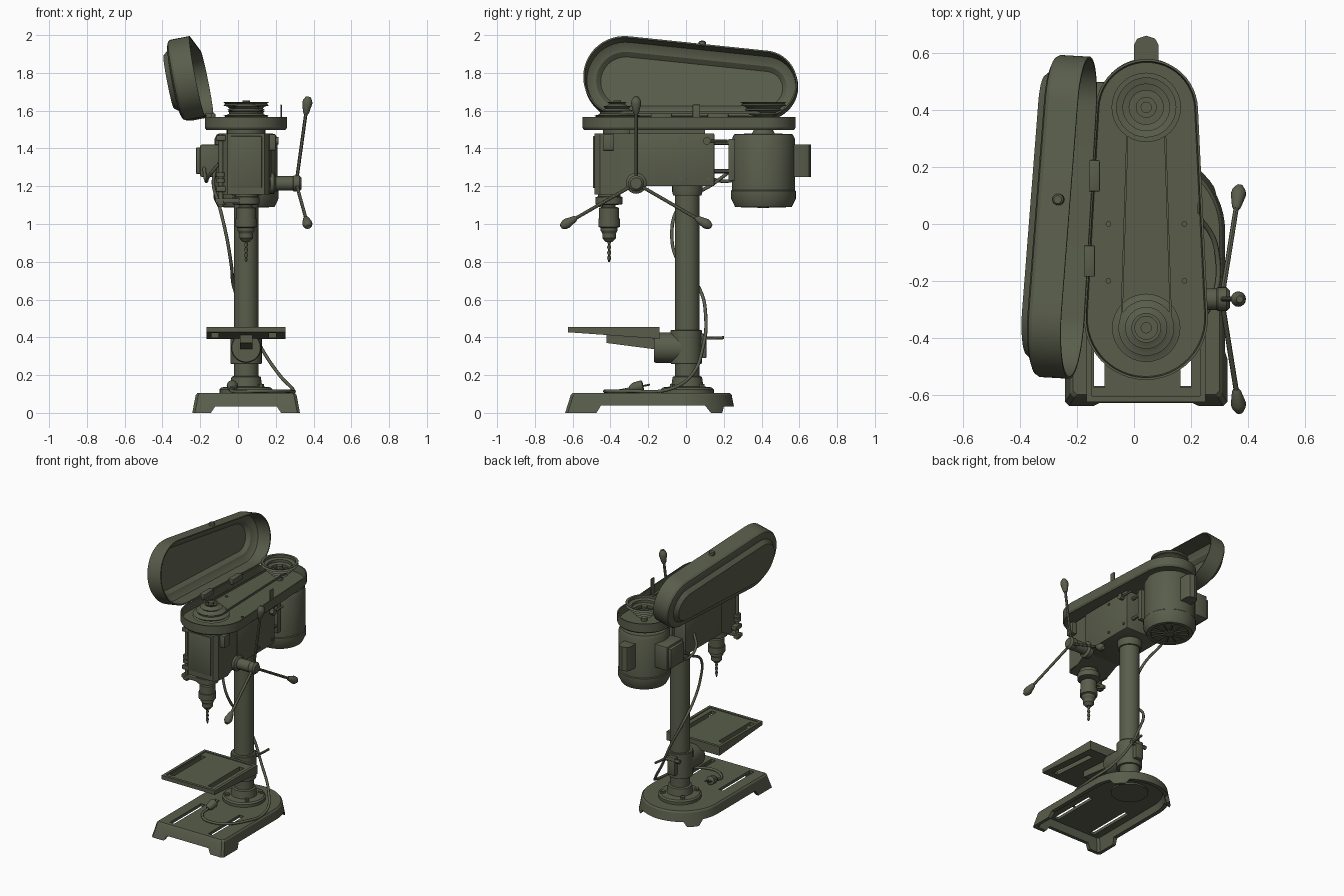
import bpy, bmesh, math
from mathutils import Vector, Matrix

if "Cube" in bpy.data.objects:
    bpy.data.objects.remove(bpy.data.objects["Cube"])

CX, CY = 0.043, 0.007           # column centre
paint = bpy.data.materials.new("dark olive paint")
paint.diffuse_color = (0.10, 0.11, 0.07, 1)
paint.use_nodes = True
paint.node_tree.nodes["Principled BSDF"].inputs["Base Color"].default_value = paint.diffuse_color


def finish(name, bm):
    bmesh.ops.recalc_face_normals(bm, faces=bm.faces)
    me = bpy.data.meshes.new(name)
    bm.to_mesh(me)
    bm.free()
    me.materials.append(paint)
    ob = bpy.data.objects.new(name, me)
    bpy.context.collection.objects.link(ob)
    return ob


def loft(name, rings, closed=False):
    """Skin equal-length rings of 3D points; cap both ends, or join last ring to first."""
    bm = bmesh.new()
    vs = [[bm.verts.new(p) for p in r] for r in rings]
    n = len(rings[0])
    for a, b in zip(vs, vs[1:] + vs[:1] if closed else vs[1:]):
        for i in range(n):
            j = (i + 1) % n
            bm.faces.new((a[i], a[j], b[j], b[i]))
    if not closed:
        bm.faces.new(vs[0])
        bm.faces.new(vs[-1])
    return finish(name, bm)


def lathe(name, profile, loc, axis=(0, 0, 1), n=32):
    """Turn (radius, height) pairs round an axis."""
    m = Matrix.Translation(loc) @ Vector(axis).to_track_quat('Z', 'Y').to_matrix().to_4x4()
    return loft(name, [[m @ Vector((r * math.cos(2 * math.pi * i / n), r * math.sin(2 * math.pi * i / n), h))
                        for i in range(n)] for r, h in profile])


def rod(name, a, b, r, n=12):
    a, b = Vector(a), Vector(b)
    return lathe(name, [(r, 0), (r, (b - a).length)], a, b - a, n)


def box(name, x, y, z, bevel=0.0):
    bm = bmesh.new()
    bmesh.ops.create_cube(bm, size=1)
    for v in bm.verts:
        v.co = [(p[0] + p[1]) / 2 + c * (p[1] - p[0]) for p, c in zip((x, y, z), v.co)]
    if bevel:
        bmesh.ops.bevel(bm, geom=bm.edges[:], offset=bevel, segments=2, profile=0.5, affect='EDGES')
    return finish(name, bm)


def prism(name, pts, lo, hi, axis):
    """Extrude a 2D outline along x, y or z."""
    put = {'x': lambda p, d: (d, p[0], p[1]), 'y': lambda p, d: (p[0], d, p[1]),
           'z': lambda p, d: (p[0], p[1], d)}[axis]
    return loft(name, [[put(p, d) for p in pts] for d in (lo, hi)])


def tube(name, pts, r):
    cu = bpy.data.curves.new(name, 'CURVE')
    cu.dimensions = '3D'
    cu.bevel_depth, cu.bevel_resolution, cu.resolution_u, cu.use_fill_caps = r, 2, 8, True
    sp = cu.splines.new('BEZIER')
    sp.bezier_points.add(len(pts) - 1)
    for bp, p in zip(sp.bezier_points, pts):
        bp.co, bp.handle_left_type, bp.handle_right_type = p, 'AUTO', 'AUTO'
    cu.materials.append(paint)
    ob = bpy.data.objects.new(name, cu)
    bpy.context.collection.objects.link(ob)
    return ob


def cut(ob, cutters):
    for c in cutters:
        m = ob.modifiers.new("cut", 'BOOLEAN')
        m.operation, m.solver, m.object = 'DIFFERENCE', 'EXACT', c
        bpy.context.view_layer.objects.active = ob
        bpy.ops.object.modifier_apply(modifier=m.name)
        bpy.data.objects.remove(c)


def slots(y0, y1, z0, z1):
    return [box("slot", (x - .018, x + .018), (y0, y1), (z0, z1)) for x in (-.122, .182)]


def stadium(c1, r1, c2, r2, n=24):
    """Outline round two circles of different size."""
    d = Vector(c2) - Vector(c1)
    base, k = math.atan2(d.y, d.x), math.acos((r1 - r2) / d.length)
    pts = []
    for c, r, a0, a1 in ((c1, r1, base + k, base + 2 * math.pi - k), (c2, r2, base - k, base + k)):
        pts += [(c[0] + r * math.cos(a0 + (a1 - a0) * i / n), c[1] + r * math.sin(a0 + (a1 - a0) * i / n))
                for i in range(n + 1)]
    return pts


# Base: hollow casting, square front, round back
def d_ring(hw, y0, z, n=28, c=.014):
    arc = [(CX + hw * math.cos(math.pi * i / n), -.025 + hw * math.sin(math.pi * i / n), z) for i in range(n + 1)]
    return arc + [(CX - hw, y0 + c, z), (CX - hw + c, y0, z), (CX + hw - c, y0, z), (CX + hw, y0 + c, z)]


base = loft("base", [d_ring(.235, -.59, .085), d_ring(.262, -.615, 0), d_ring(.285, -.64, 0),
                     d_ring(.267, -.61, .095), d_ring(.258, -.60, .105)])
cut(base, [prism("arch_x", [(-.48, -.01), (-.45, .04), (.10, .04), (.14, -.01)], -1, 1, 'x'),
           prism("arch_y", [(-.15, -.01), (-.12, .035), (.205, .035), (.235, -.01)], -1, 1, 'y')]
    + slots(-.57, -.22, .05, .2))
lathe("base_boss", [(.12, .075), (.12, .09)], (CX, CY, 0))

# Column with bolted flange
lathe("column_flange", [(.14, .10), (.14, .125), (.13, .135), (.085, .14), (.078, .19), (.066, .195)], (CX, CY, 0))
for i in range(4):
    a = math.pi / 4 + i * math.pi / 2
    lathe("flange_bolt", [(.016, .13), (.016, .152)], (CX + .11 * math.cos(a), CY + .11 * math.sin(a), 0), n=6)
lathe("column", [(.065, .15), (.065, 1.25)], (CX, CY, 0))
lathe("head_collar", [(.075, 1.15), (.08, 1.17), (.08, 1.22)], (CX, CY, 0))

# Work table with slots, shallow recess and bracket
table = prism("table", [(-.625, .427), (-.625, .455), (-.14, .455), (-.14, .392)], -.167, .252, 'x')
cut(table, [box("recess", (-.147, .232), (-.605, -.16), (.449, .5))] + slots(-.575, -.22, .3, .6))
prism("table_arm", [(-.42, .37), (-.42, .42), (-.15, .42), (-.15, .335)], .01, .076, 'x')
lathe("table_pivot", [(.075, 0), (.08, .01), (.08, .15)], (CX, -.17, .345), (0, 1, 0))
lathe("table_clamp", [(.08, .26), (.083, .265), (.083, .435), (.079, .44)], (CX, CY - .006, 0))
box("clamp_lug", (CX - .03, CX + .03), (.06, .108), (.29, .42), .006)
rod("clamp_bolt", (CX - .06, .095, .395), (CX + .06, .095, .395), .014)
rod("clamp_lever", (CX + .05, .095, .395), (CX + .06, .2, .398), .008)

# Drill head: rear box and faceted front with a sloping underside
box("head_body", (-.1, .186), (-.27, .15), (1.2, 1.48), .006)
outline = [(-.055, -.485), (.141, -.485), (.165, -.455), (.17, -.36), (.175, -.28), (.186, -.19),
           (-.1, -.19), (-.089, -.28), (-.084, -.36), (-.079, -.455)]
loft("head_front", [[(x, y, (1.155 if y < -.3 else 1.2) if z == 0 else z) for x, y in outline] for z in (0, 1.48)])
box("front_plate", (-.04, .126), (-.492, -.48), (1.19, 1.465), .003)
lathe("head_neck", [(.1, 1.48), (.1, 1.51)], (CX, -.34, 0))
box("tray_mount", (-.06, .146), (-.3, .1), (1.475, 1.505))
for y in (-.03, .12):
    for z in (1.24, 1.45):
        rod("head_screw", (.18, y, z), (.193, y, z), .009, 6)

# Spindle, chuck and drill bit
SP = (CX, -.407, 0)
lathe("quill", [(.06, 1.17), (.06, 1.145), (.072, 1.143), (.072, 1.105), (.035, 1.1), (.035, 1.085)], SP)
lathe("chuck", [(.04, 1.09), (.053, 1.085), (.053, 1.03), (.057, 1.028), (.057, .985), (.045, .98),
                (.045, .965), (.036, .95), (.036, .925), (.018, .905)], SP)
n = 10
loft("drill_bit", [[Vector((SP[0], SP[1], .92 - .005 * k)) + Matrix.Rotation(k * .55, 3, 'Z') @ Vector(
    ((.011 if k < 23 else .003) * math.cos(2 * math.pi * i / n), .006 * math.sin(2 * math.pi * i / n), 0))
    for i in range(n)] for k in range(25)])

# Depth stop beside the head
rod("depth_rod", (-.09, -.45, 1.09), (-.09, -.45, 1.48), .012)
box("depth_arm", (-.12, .04), (-.47, -.43), (1.11, 1.135), .004)
for z in (1.17, 1.44):
    box("rod_bracket", (-.115, -.05), (-.47, -.4), (z, z + .03), .004)
for z in (1.10, 1.22, 1.25):
    rod("depth_nut", (-.09, -.45, z), (-.09, -.45, z + .022), .024, 16)
box("side_bracket", (.15, .2), (-.44, -.38), (1.39, 1.475), .004)

# Feed hub and three handles
HUB = Vector((0, -.264, 1.215))
lathe("feed_hub", [(.055, .16), (.055, .19), (.038, .2), (.038, .29), (.042, .295), (.042, .325), (.03, .337)],
      HUB, (1, 0, 0), 24)
for i in range(3):
    a = math.radians(90 + 120 * i)
    start = HUB + Vector((.308, 0, 0))
    d = Vector((.052, math.cos(a) * .375, math.sin(a) * .375))
    rod("feed_handle", start, start + d, .009)
    lathe("handle_knob", [(.01, -.01), (.016, 0), (.027, .05), (.024, .066), (.012, .085)], start + d, d, 16)

# Pulley tray with floor screws
tray = lambda inset, z: [(x, y, z) for x, y in stadium((.042, -.33), .218 - inset, (.045, .40), .18 - inset)]
loft("pulley_tray", [tray(.012, 1.515), tray(.008, 1.567), tray(0, 1.567), tray(0, 1.51), tray(.008, 1.498)])
for x in (-.09, .177):
    for y in (-.2, 0):
        rod("tray_screw", (x, y, 1.51), (x, y, 1.521), .01, 8)

# Stepped pulleys (the motor one is hollow) and belt
steps = lambda radii: [p for i, r in enumerate(radii) for p in
                       ((r, i * .024), (r - .012, i * .024 + .009), (r, i * .024 + .019))]
rear = [.055, .078, .1, .122]
hollow = [p for i in (3, 2, 1) for p in ((rear[i] - .018, i * .024 + .019), (rear[i] - .018, i * .024))]
lathe("front_pulley", steps([.12, .098, .074, .052]) + [(.04, .091), (.04, .075)], (CX, -.365, 1.555))
lathe("rear_pulley", steps(rear) + hollow + [(.035, .024), (.035, .015)], (CX, .41, 1.555))
rod("front_shaft", (CX, -.365, 1.5), (CX, -.365, 1.655), .02)
rod("motor_shaft", (CX, .41, 1.45), (CX, .41, 1.62), .02)
belt = lambda g, z: [(x, y, z) for x, y in stadium((CX, -.365), .084 + g, (CX, .41), .06 + g)]
loft("belt", [belt(0, 1.583), belt(0, 1.597), belt(.007, 1.597), belt(.007, 1.583)], closed=True)

# Open lid, hinged along the left edge of the tray
A = Vector((.042, .73, 0)).normalized()
out, t = Vector((-A.y, A.x, 0)), math.radians(11)
U = Vector((0, 0, math.cos(t))) + out * math.sin(t)
W = out * math.cos(t) - Vector((0, 0, math.sin(t)))
H = Vector((-.174, -.33, 1.569))
lid = lambda inset, w: [H + U * u + A * a + W * w for u, a in
                        stadium((.217, 0), .217 - inset, (.178, .74), .178 - inset)]
loft("lid", [lid(.085, .143), lid(.062, .12), lid(.04, .115), lid(.014, .098), lid(.008, 0), lid(0, 0),
             lid(0, .104), lid(.008, .117), lid(.03, .126), lid(.052, .128), lid(.075, .155)])
top = H + U * .4 + A * .41 + W * .04
lathe("lid_knob", [(.02, -.02), (.02, .008), (.014, .014)], top, U, 16)
for a in (.2, .5):
    c = H + A * a
    box("hinge", (c.x - .012, c.x + .025), (c.y - .055, c.y + .055), (1.545, 1.585), .004)
box("lid_latch", (.224, .232), (.035, .075), (1.5, 1.632), .003)

# Motor, rear housing, switch box and slide mount
MO = (CX, .41, 0)
lathe("motor", [(.12, 1.095), (.125, 1.09), (.15, 1.09), (.172, 1.135), (.172, 1.175), (.167, 1.18),
                (.167, 1.45), (.155, 1.475), (.06, 1.48), (.05, 1.5)], MO, n=40)
lathe("fan_hub", [(.03, 1.084), (.035, 1.1)], MO)
for i in range(12):
    a = math.pi * i / 6
    d = Vector((math.cos(a), math.sin(a), 0))
    rod("vent_rib", Vector((CX, .41, 1.092)) + d * .03, Vector((CX, .41, 1.092)) + d * .12, .006, 6)
prism("rear_housing", [(0, .54), (0, .63), (.012, .652), (.043, .662), (.074, .652), (.086, .63), (.086, .54)],
      1.25, 1.42, 'z')
box("switch_box", (-.2, -.1), (.32, .5), (1.25, 1.42), .008)
box("switch_cover", (-.222, -.195), (.335, .485), (1.265, 1.405), .006)
box("motor_plate", (-.07, .156), (.225, .26), (1.23, 1.45), .004)
for x in (-.05, .136):
    for z in (1.43, 1.28):
        rod("slide_bar", (x, .1, z), (x, .26, z), .012)
rod("tension_lever", (.17, .11, 1.44), (.215, .11, 1.44), .02)
rod("tension_bar", (.2, .11, 1.44), (.2, .22, 1.44), .008)

# Cables and plug
tube("power_cable", [(-.12, .26, 1.3), (-.13, .14, 1.21), (-.1, -.03, 1.1), (-.06, -.075, .93), (-.035, -.03, .78),
                     (-.02, .07, .66), (.05, .105, .5), (.12, .09, .35), (.22, .03, .2), (.29, -.09, .125),
                     (.26, -.3, .115), (.1, -.43, .115), (-.03, -.36, .115), (-.03, -.28, .13)], .009)
tube("switch_cable", [(-.18, .33, 1.3), (-.17, .24, 1.23), (-.15, .1, 1.26), (-.1, .05, 1.32)], .009)
lathe("plug", [(.012, 0), (.026, .025), (.03, .07), (.02, .075)], (-.03, -.3, .13), (0, 1, .2), 16)
for x in (-.042, -.018):
    rod("plug_pin", (x, -.23, .142), (x, -.19, .15), .005, 8)

# Smooth curved surfaces, keep hard edges
bpy.ops.object.select_all(action='DESELECT')
for ob in bpy.context.scene.objects:
    if ob.type == 'MESH':
        ob.select_set(True)
        bpy.context.view_layer.objects.active = ob
bpy.ops.object.shade_smooth_by_angle(angle=math.radians(30))
